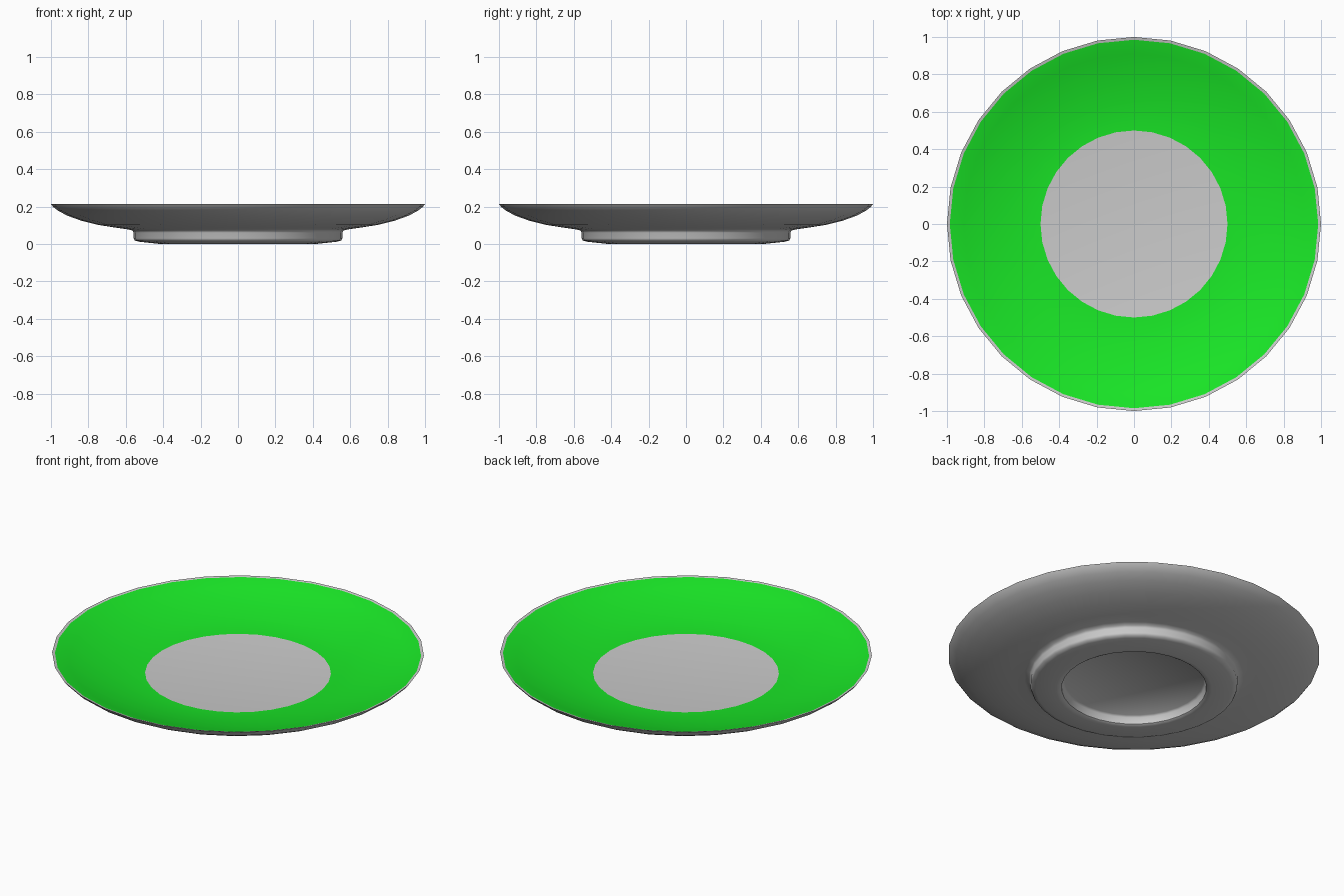
import bpy, bmesh, math

if "Cube" in bpy.data.objects:
    bpy.data.objects.remove(bpy.data.objects["Cube"])

SIDES = 32

# Half cross-section (radius, height): underside centre, foot, wall, rim, well
underside = [(0, 0.055), (0.375, 0.055), (0.385, 0.045), (0.39, 0.008), (0.40, 0.002),
             (0.42, 0.0), (0.53, 0.012), (0.552, 0.018), (0.558, 0.03), (0.558, 0.06),
             (0.565, 0.072), (0.59, 0.078), (0.66, 0.088), (0.75, 0.102), (0.84, 0.125),
             (0.91, 0.15), (0.96, 0.176), (0.988, 0.198), (1.0, 0.214)]
rim = [(0.985, 0.211)]
glaze = [(0.91, 0.184), (0.80, 0.151), (0.65, 0.118), (0.50, 0.10)]
floor = [(0, 0.10)]
profile = underside + rim + glaze + floor
glaze_start = len(underside + rim) - 1
glaze_end = glaze_start + len(glaze)

# Lathe the profile into rings joined by faces
bm = bmesh.new()
rings = []
for r, z in profile:
    if r == 0:
        rings.append([bm.verts.new((0, 0, z))] * SIDES)
    else:
        rings.append([bm.verts.new((r * math.cos(2 * math.pi * i / SIDES),
                                    r * math.sin(2 * math.pi * i / SIDES), z))
                      for i in range(SIDES)])
for k, (a, b) in enumerate(zip(rings, rings[1:])):
    for i in range(SIDES):
        j = (i + 1) % SIDES
        corners = list(dict.fromkeys([a[i], a[j], b[j], b[i]]))
        face = bm.faces.new(corners)
        face.material_index = 1 if glaze_start <= k < glaze_end else 0
bmesh.ops.recalc_face_normals(bm, faces=bm.faces)

mesh = bpy.data.meshes.new("plate")
bm.to_mesh(mesh)
bm.free()

# Bare grey body with a green glazed band
green = bpy.data.materials.new("green_glaze")
green.diffuse_color = (0.01, 0.8, 0.02, 1)
green.use_nodes = True
green.node_tree.nodes["Principled BSDF"].inputs["Base Color"].default_value = green.diffuse_color
mesh.materials.append(None)
mesh.materials.append(green)

plate = bpy.data.objects.new("plate", mesh)
bpy.context.collection.objects.link(plate)
bpy.context.view_layer.objects.active = plate
plate.select_set(True)
bpy.ops.object.shade_smooth_by_angle(angle=math.radians(50))
